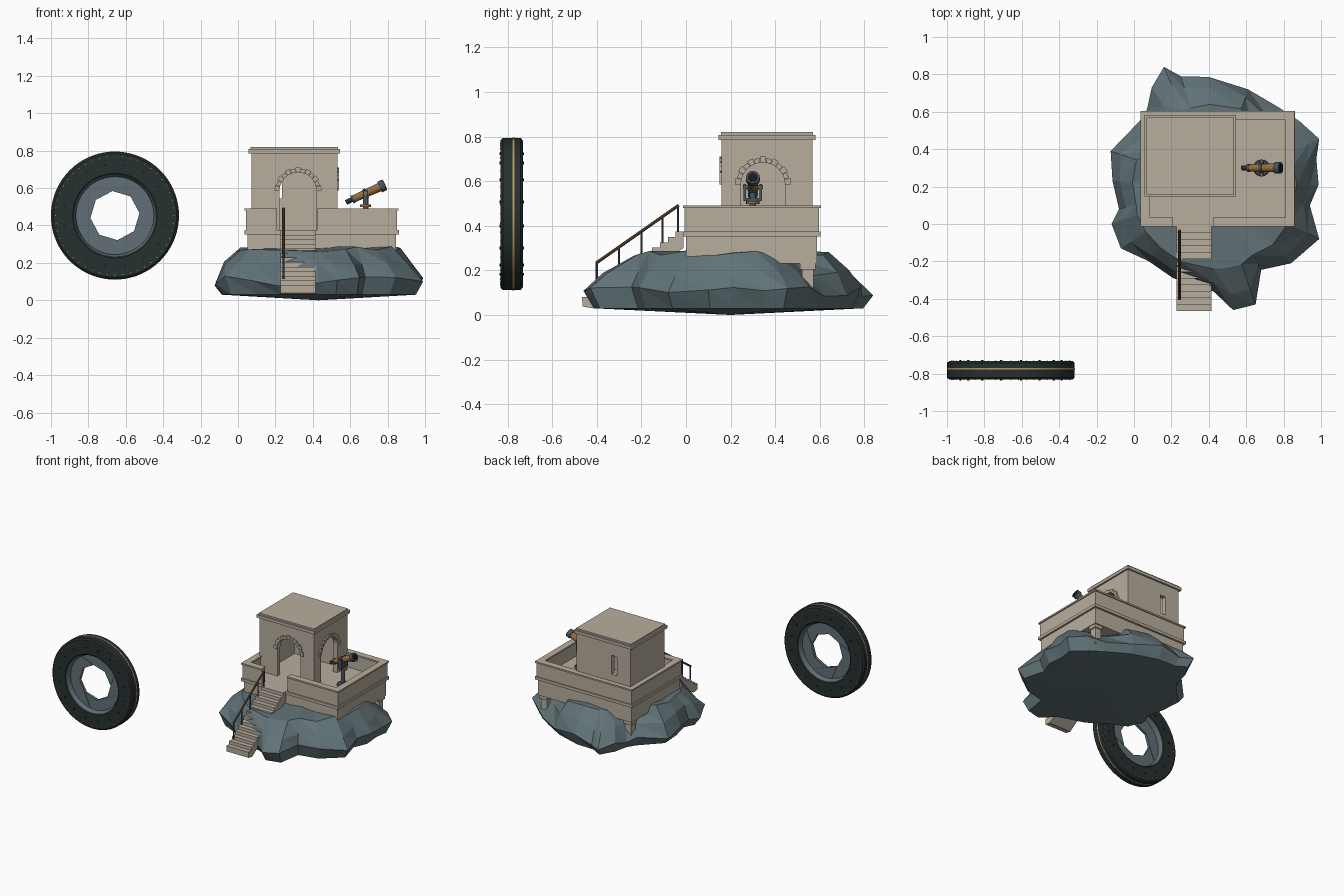
import bpy, bmesh, math, random
from mathutils import Vector

random.seed(4)
if "Cube" in bpy.data.objects:
    bpy.data.objects.remove(bpy.data.objects["Cube"])


def material(name, r, g, b):
    m = bpy.data.materials.new(name)
    m.use_nodes = True
    m.diffuse_color = (r, g, b, 1)
    m.node_tree.nodes["Principled BSDF"].inputs["Base Color"].default_value = (r, g, b, 1)
    return m


STONE = material("pale stone", .47, .42, .34)
ROCK = material("slate rock", .12, .17, .185)
DARK = material("dark metal", .02, .029, .029)
BLADE = material("blue grey metal", .12, .16, .18)
GOLD = material("gold", .50, .32, .11)
BRASS = material("brown brass", .30, .15, .05)
WOOD = material("rail brown", .13, .08, .04)
IRON = material("blue iron", .06, .09, .11)
BLACK = material("black bolts", .008, .011, .011)


def finish(name, bm, *mats, smooth=False):
    bmesh.ops.recalc_face_normals(bm, faces=bm.faces)
    if smooth:
        for f in bm.faces:
            f.smooth = True
        for e in bm.edges:
            e.smooth = e.calc_face_angle(0) < math.radians(30)
    me = bpy.data.meshes.new(name)
    bm.to_mesh(me)
    bm.free()
    for m in mats:
        me.materials.append(m)
    ob = bpy.data.objects.new(name, me)
    bpy.context.collection.objects.link(ob)
    return ob


def add_prism(bm, pts, axis, d0, d1):
    """Extrude a 2D outline along x (outline in y,z) or y (outline in x,z)."""
    place = (lambda u, v, d: (d, u, v)) if axis == "x" else (lambda u, v, d: (u, d, v))
    a, b = ([bm.verts.new(place(u, v, d)) for u, v in pts] for d in (d0, d1))
    bm.faces.new(a)
    bm.faces.new(b)
    for i in range(len(pts)):
        j = (i + 1) % len(pts)
        bm.faces.new((a[i], a[j], b[j], b[i]))


def prism(name, pts, axis, d0, d1, mat):
    bm = bmesh.new()
    add_prism(bm, pts, axis, d0, d1)
    return finish(name, bm, mat)


def boxes(name, mat, *extents):
    bm = bmesh.new()
    for x0, x1, y0, y1, z0, z1 in extents:
        add_prism(bm, [(x0, z0), (x1, z0), (x1, z1), (x0, z1)], "y", y0, y1)
    return finish(name, bm, mat)


def rods(name, mat, *specs, segs=16):
    """Cylinders or cones given as start, end, start radius, end radius."""
    bm = bmesh.new()
    for p0, p1, r0, r1 in specs:
        a, b = Vector(p0), Vector(p1)
        new = bmesh.ops.create_cone(bm, cap_ends=True, segments=segs, radius1=r0,
                                    radius2=r1, depth=(b - a).length)["verts"]
        q = Vector((0, 0, 1)).rotation_difference(b - a)
        for v in new:
            v.co = q @ v.co + (a + b) / 2
    return finish(name, bm, mat, smooth=True)


# Faceted rock island: loft of rings around a centre
outline = [(.16, .84), (.25, .79), (.40, .786), (.61, .72), (.78, .62), (.885, .55),
           (.99, .455), (.975, .35), (.987, .21), (.94, .10), (.99, -.08), (.84, -.21),
           (.68, -.245), (.65, -.43), (.53, -.46), (.425, -.36), (.21, -.29), (.08, -.20),
           (-.07, -.13), (-.12, 0), (-.08, .08), (-.115, .23), (-.125, .39), (.03, .55),
           (.07, .615), (.095, .73)]
bm = bmesh.new()
centre = Vector((.43, .2))
rings = [[], [], [], []]
for p in outline:
    d = Vector(p) - centre
    r, ang = d.length, math.degrees(math.atan2(d.y, d.x))
    d.normalize()
    low = min(abs(ang - 43), abs(ang - 134)) < 14
    top = .33 if low else min(.44, .82 * r)
    levels = [(r * .93, .03), (r, .1 + random.uniform(-.025, .03)),
              (top + .62 * (r - top), .19 + random.uniform(-.02, .02)),
              (top, .275 + random.uniform(-.015, .015))]
    for ring, (rad, z) in zip(rings, levels):
        ring.append(bm.verts.new((*(centre + d * rad), z)))
base, cap = (bm.verts.new((*centre, z)) for z in (0, .29))
n = len(outline)
for i in range(n):
    j = (i + 1) % n
    bm.faces.new((base, rings[0][j], rings[0][i]))
    bm.faces.new((cap, rings[3][i], rings[3][j]))
    for lo, hi in zip(rings, rings[1:]):
        bm.faces.new((lo[i], lo[j], hi[j]))
        bm.faces.new((lo[i], hi[j], hi[i]))
finish("rock_island", bm, ROCK)

# Terrace: base block, ledge and corner piers
boxes("terrace_base", STONE, (.05, .845, 0, .588, .23, .355))
boxes("terrace_floor", STONE, (.035, .86, -.014, .604, .353, .375))
boxes("rear_piers", STONE, *[(x, x + .052, .52, .572, .08, .232) for x in (.065, .78)],
      *[(x - .008, x + .06, .512, .58, .205, .232) for x in (.065, .78)])


def parapet(name, grow, z0, z1):
    x0, x1, y0, y1, t = .044 - grow, .851 + grow, -.006 - grow, .597 + grow, .034 + 2 * grow
    boxes(name, STONE, (x0, .208, y0, y0 + t, z0, z1), (.424, x1, y0, y0 + t, z0, z1),
          (x0, x1, y1 - t, y1, z0, z1), (x0, x0 + t, y0 + t, y1 - t, z0, z1),
          (x1 - t, x1, y0 + t, y1 - t, z0, z1))


parapet("parapet_wall", 0, .375, .482)
parapet("parapet_coping", .008, .48, .492)

# Tower walls with arched doorways
TX0, TX1, TY0, TY1, WALL, FLOOR, TOP = .072, .532, .16, .568, .035, .375, .79
SPRING, RAD = .585, .099


def arched_wall(name, u0, u1, c, axis, d0, d1):
    arc = [(c + RAD * math.cos(a), SPRING + RAD * math.sin(a))
           for a in (math.pi * k / 16 for k in range(17))]
    pts = [(u0, FLOOR), (u0, TOP), (u1, TOP), (u1, FLOOR), (c + RAD, FLOOR)]
    prism(name, pts + arc + [(c - RAD, FLOOR)], axis, d0, d1, STONE)


def arch_stones(name, c, axis, d0, d1):
    bm = bmesh.new()
    count = 13
    for k in range(count):
        a0, a1 = (math.pi * (k + s) / count for s in (.04, .96))
        outer = RAD + (.027 if k % 2 == 0 else .021)
        add_prism(bm, [(c + r * math.cos(a), SPRING + r * math.sin(a)) for r, a in
                       ((RAD, a0), (outer, a0), (outer, a1), (RAD, a1))], axis, d0, d1)
    finish(name, bm, STONE)


arched_wall("tower_front_wall", TX0, TX1, .321, "y", TY0, TY0 + WALL)
arch_stones("front_arch_stones", .321, "y", TY0 - .009, TY0 + .01)
arched_wall("tower_side_wall", TY0 + WALL, TY1, .345, "x", TX1 - WALL, TX1)
arch_stones("side_arch_stones", .345, "x", TX1 - .01, TX1 + .009)
boxes("tower_plain_wall", STONE, (TX0, TX0 + WALL, TY0 + WALL, TY1, FLOOR, TOP))
bx0, bx1, by = TX0 + WALL, TX1 - WALL, TY1 - WALL
boxes("tower_back_wall", STONE, (bx0, .19, by, TY1, FLOOR, TOP), (.235, bx1, by, TY1, FLOOR, TOP),
      (.19, .235, by, TY1, FLOOR, .545), (.19, .235, by, TY1, .69, TOP))
boxes("tower_cornice", STONE, (.056, .545, .146, .582, .785, .808))
boxes("tower_roof", STONE, (.068, .534, .158, .57, .808, .82))

# Stairs and handrail
steps, run, rise = 13, .0349, .0245
profile = []
for i in range(steps):
    y, z = -.012 - i * run, .375 - i * rise
    profile += [(y, z), (y - run, z)]
profile += [(-.465, .038), (-.42, .03), (-.012, .30)]
prism("stairs", profile, "x", .227, .415, STONE)
RX = .243


def rail_z(y):
    return .235 + (y + .40) * .70


rods("rail_posts", IRON, *[((RX, y, rail_z(y) - .12), (RX, y, rail_z(y)), .005, .005)
                           for y in (-.40, -.30, -.20, -.105, -.036)], segs=8)
rods("handrail", WOOD, ((RX, -.403, rail_z(-.403)), (RX, -.033, rail_z(-.033)), .007, .007), segs=8)

# Telescope
TY = .30
tail, nose = Vector((.585, TY, .527)), Vector((.785, TY, .618))


def along(t):
    return tail.lerp(nose, t)


rods("telescope_tube", BRASS, (along(.16), along(.9), .019, .024), segs=20)
rods("telescope_rings", IRON, (along(.86), along(1), .031, .031),
     (along(.45), along(.52), .026, .026), (along(.12), along(.18), .022, .022), segs=20)
rods("telescope_eyepiece", DARK, (along(-.04), along(.14), .013, .013))
rods("telescope_lens", BLACK, (along(.99), along(1.01), .022, .022))
rods("telescope_pedestal", IRON, ((.682, TY, .375), (.682, TY, .56), .015, .015),
     ((.682, TY, .375), (.682, TY, .392), .045, .04))
rods("telescope_collar", BRASS, ((.682, TY, .498), (.682, TY, .511), .03, .03))
boxes("telescope_yoke", IRON, (.668, .696, TY - .041, TY - .03, .515, .588),
      (.668, .696, TY + .03, TY + .041, .515, .588), (.668, .696, TY - .041, TY + .041, .511, .524))
rods("telescope_pivot", BRASS, ((.682, TY - .045, .573), (.682, TY + .045, .573), .009, .009))

# Standing ring: turned body with a blue inner bore
CX, CZ, Y0, Y1 = -.658, .453, -.832, -.732
YM = (Y0 + Y1) / 2


def polar(r, a, y):
    return (CX + r * math.cos(a), y, CZ + r * math.sin(a))


section = [(.218, Y0 + .006), (.226, Y0), (.33, Y0), (.341, Y0 + .01), (.341, Y1 - .01),
           (.33, Y1), (.226, Y1), (.218, Y1 - .006), (.208, YM + .02), (.208, YM - .02)]


def lathe(name, profile, mats, rule=lambda r: 0, segs=72):
    bm = bmesh.new()
    loops = [[bm.verts.new(polar(r, math.tau * k / segs, y)) for r, y in profile]
             for k in range(segs)]
    for k in range(segs):
        a, b = loops[k], loops[(k + 1) % segs]
        for i in range(len(profile)):
            j = (i + 1) % len(profile)
            f = bm.faces.new((a[i], a[j], b[j], b[i]))
            f.material_index = rule((profile[i][0] + profile[j][0]) / 2)
    finish(name, bm, *mats, smooth=True)


lathe("ring_body", section, (DARK, BLADE), lambda r: int(r < .22))
lathe("ring_gold_band", [(.338, -.779), (.3425, -.779), (.3425, -.770), (.338, -.770)], (GOLD,))

# Iris blades: eight swirled plates around an octagonal opening
bm = bmesh.new()
blades = 8
for k in range(blades):
    a, s = math.tau * k / blades + .1, math.tau / blades
    pts = [(.132, a), (.132, a + s), (.212, a + s + .5), (.214, a + s / 2 + .5), (.212, a + .5)]
    y = YM - .012 + .003 * (k % 2)
    add_prism(bm, [(polar(r, t, 0)[0], polar(r, t, 0)[2]) for r, t in pts], "y", y, y + .022)
finish("iris_blades", bm, BLADE)

# Bolts and gold ticks on both faces of the ring
bolts, ticks = [], []
for face, out in ((Y0, -.005), (Y1, .005)):
    for k in range(16):
        a = math.tau * (k + .5) / 16
        bolts.append((polar(.275, a, face - out), polar(.275, a, face + out), .006, .006))
    for k in range(48):
        a = math.tau * k / 48
        ticks.append((polar(.317, a, face - out), polar(.317, a, face + out / 4), .003, .003))
rods("ring_bolts", BLACK, *bolts, segs=8)
rods("ring_ticks", GOLD, *ticks, segs=6)
